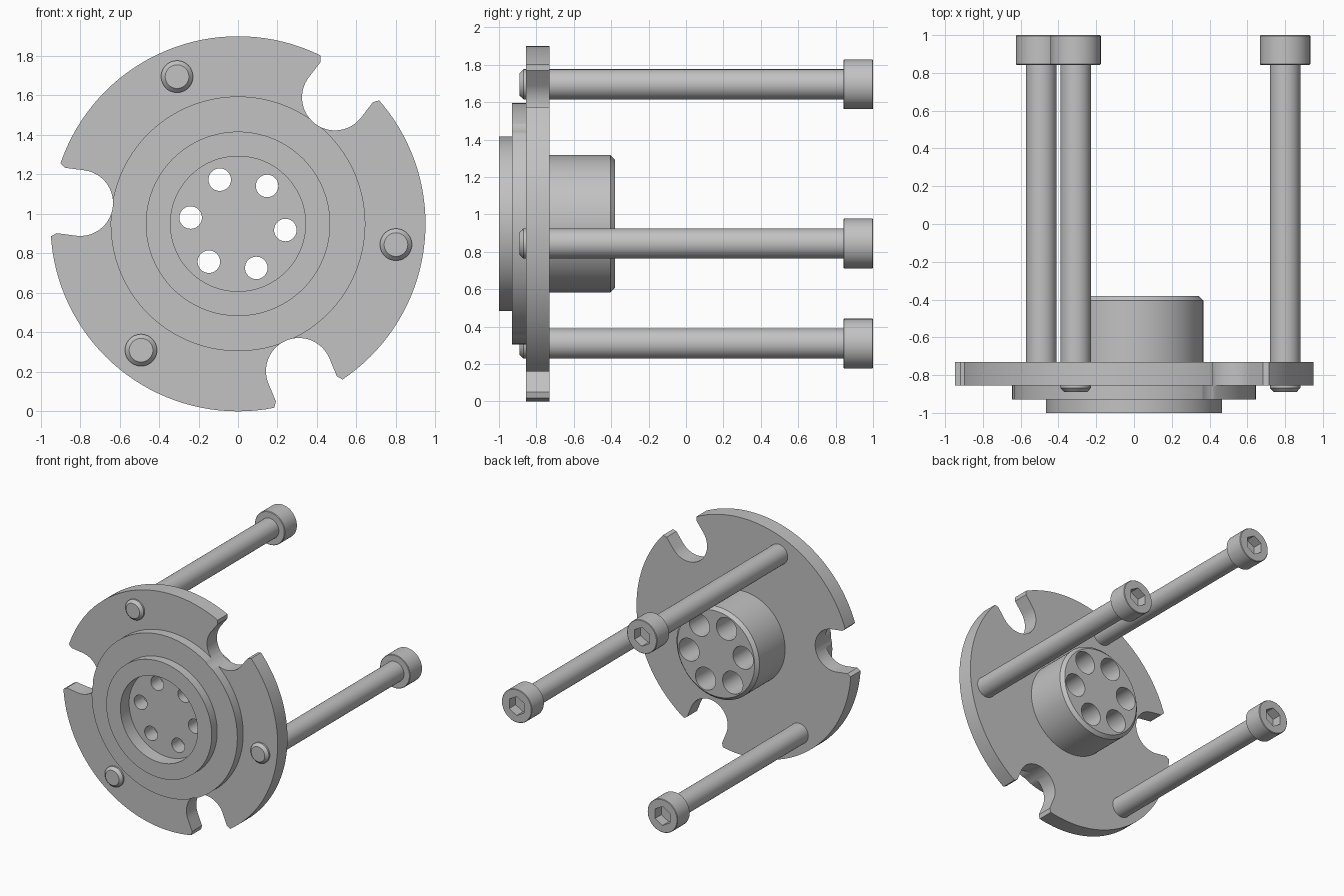
import bpy, bmesh, math
from mathutils import Vector

if "Cube" in bpy.data.objects:
    bpy.data.objects.remove(bpy.data.objects["Cube"])

CZ = 0.95          # height of the main axis
BOLT_ANGLE = -7.5  # degrees, first bolt around the main axis
PITCH = 0.807      # pitch radius of bolts and slots

steel = bpy.data.materials.new("plain grey steel")
steel.use_nodes = True
steel.diffuse_color = (0.54, 0.54, 0.54, 1)
steel.node_tree.nodes["Principled BSDF"].inputs["Base Color"].default_value = (0.54, 0.54, 0.54, 1)


def polar(radius, degrees):
    a = math.radians(degrees)
    return radius * math.cos(a), CZ + radius * math.sin(a)


def make_object(name, bm):
    bmesh.ops.recalc_face_normals(bm, faces=bm.faces)
    mesh = bpy.data.meshes.new(name)
    bm.to_mesh(mesh)
    bm.free()
    mesh.materials.append(steel)
    obj = bpy.data.objects.new(name, mesh)
    bpy.context.collection.objects.link(obj)
    return obj


def turned(name, profile, x, z, sides, start=0.0):
    """Closed solid turned around a line parallel to y; profile is (radius, y)."""
    bm = bmesh.new()
    rings = []
    for r, y in profile:
        rings.append([bm.verts.new((x + r * math.cos(start + math.tau * i / sides), y,
                                    z + r * math.sin(start + math.tau * i / sides)))
                      for i in range(sides)])
    for a, b in zip(rings, rings[1:]):
        for i in range(sides):
            j = (i + 1) % sides
            bm.faces.new((a[i], a[j], b[j], b[i]))
    bm.faces.new(rings[0])
    bm.faces.new(rings[-1])
    return make_object(name, bm)


def slot_cutter(name, degrees):
    """U-shaped slot with flared mouth, open at the rim."""
    r = 0.167
    outline = [(PITCH + r * math.cos(t), r * math.sin(t))
               for t in (math.pi / 2 + math.pi * i / 32 for i in range(33))]
    outline += [(0.905, -r), (0.935, -0.19), (1.1, -0.19), (1.1, 0.19), (0.935, 0.19), (0.905, r)]
    a = math.radians(degrees)
    bm = bmesh.new()
    verts = [bm.verts.new((u * math.cos(a) - v * math.sin(a), -1.1,
                           CZ + u * math.sin(a) + v * math.cos(a))) for u, v in outline]
    face = bm.faces.new(verts)
    extruded = bmesh.ops.extrude_face_region(bm, geom=[face])["geom"]
    bmesh.ops.translate(bm, vec=Vector((0, 0.5, 0)),
                        verts=[g for g in extruded if isinstance(g, bmesh.types.BMVert)])
    return make_object(name, bm)


def cut(obj, cutters):
    """Subtract the cutters, then discard them."""
    for c in cutters:
        c.hide_render = True
        mod = obj.modifiers.new("cut", 'BOOLEAN')
        mod.operation = 'DIFFERENCE'
        mod.solver = 'EXACT'
        mod.object = c
    bpy.context.view_layer.update()
    result = bpy.data.meshes.new_from_object(obj.evaluated_get(bpy.context.evaluated_depsgraph_get()))
    obj.modifiers.clear()
    obj.data = result
    for c in cutters:
        bpy.data.objects.remove(c)


def smooth(obj):
    bpy.ops.object.select_all(action='DESELECT')
    obj.select_set(True)
    bpy.context.view_layer.objects.active = obj
    bpy.ops.object.shade_smooth_by_angle(angle=math.radians(25))


# Stepped flange with recessed front and rear hub
flange = turned("flange_and_hub", [
    (0.342, -0.89), (0.342, -1.0), (0.467, -1.0), (0.467, -0.93), (0.645, -0.93),
    (0.645, -0.855), (0.95, -0.855), (0.95, -0.73), (0.367, -0.73),
    (0.367, -0.405), (0.342, -0.38)], 0, CZ, 128)

# Rim slots and stepped through holes
cutters = [slot_cutter("slot_cutter", BOLT_ANGLE + 60 + 120 * k) for k in range(3)]
for k in range(6):
    x, z = polar(0.242, BOLT_ANGLE + 60 * k)
    cutters.append(turned("hole_cutter", [
        (0.057, -0.95), (0.057, -0.77), (0.09, -0.77), (0.09, -0.3)], x, z, 40))
cut(flange, cutters)
smooth(flange)

# Long socket-head bolts
for k in range(3):
    x, z = polar(PITCH, BOLT_ANGLE + 120 * k)
    bolt = turned("bolt_%d" % (k + 1), [
        (0.06, -0.89), (0.081, -0.868), (0.081, 0.842), (0.129, 0.842), (0.133, 0.846),
        (0.133, 0.996), (0.129, 1.0)], x, z, 48)
    cut(bolt, [turned("hex_cutter", [(0.076, 0.92), (0.076, 1.1)], x, z, 6, math.pi / 6)])
    smooth(bolt)
